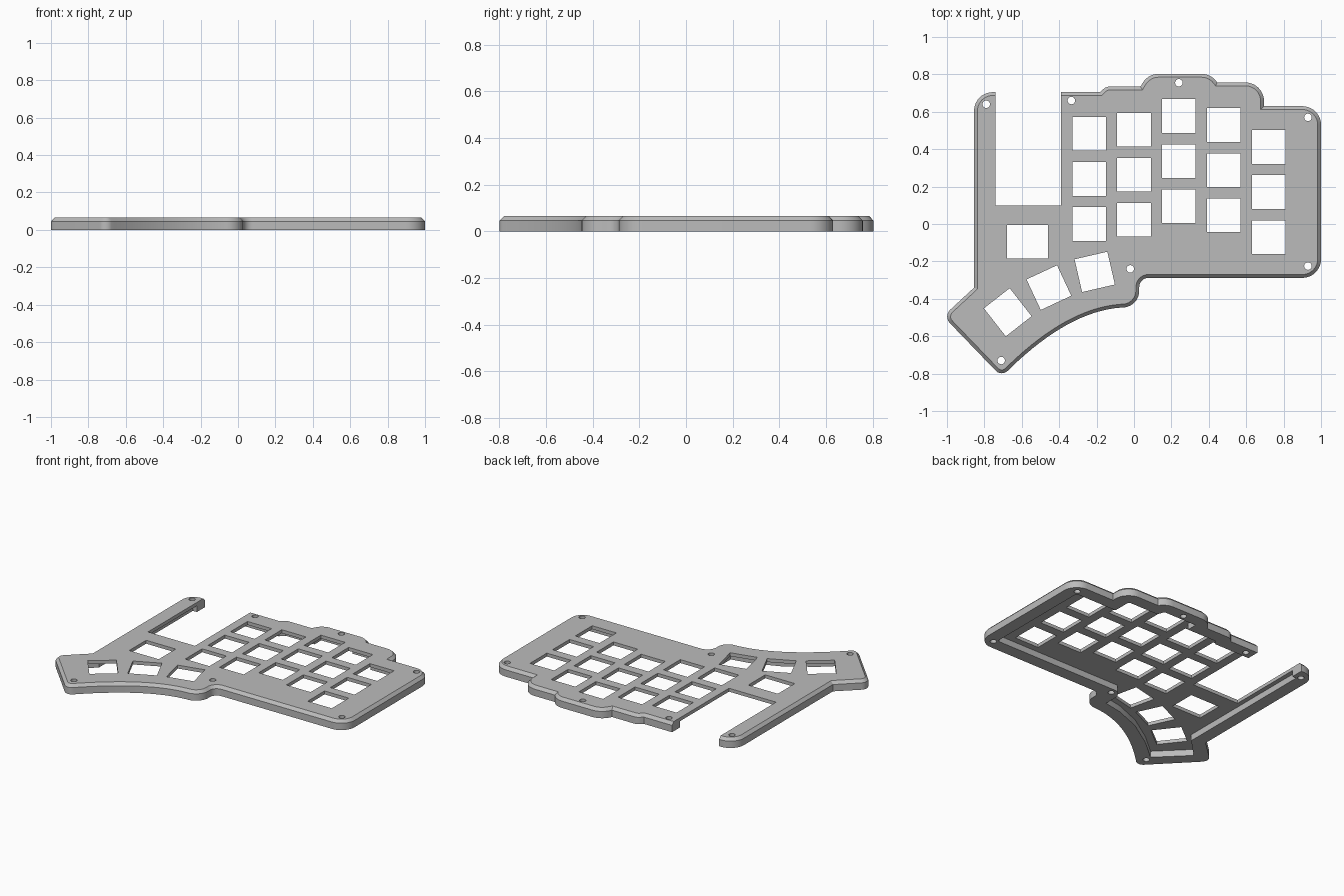
import bpy, bmesh, math
from mathutils import Vector, Matrix

cube = bpy.data.objects.get("Cube")
if cube:
    bpy.data.objects.remove(cube, do_unlink=True)

HEIGHT, EDGE_Z, CHAMFER, CEILING = 0.065, 0.046, 0.018, 0.042

grey = bpy.data.materials.new("grey_plastic")
grey.use_nodes = True
colour = (0.5, 0.5, 0.5, 1)
grey.diffuse_color = colour
grey.node_tree.nodes["Principled BSDF"].inputs["Base Color"].default_value = colour


def rounded(corners):
    """Replace each (x, y, radius) corner with an arc."""
    out = []
    for i, (x, y, r) in enumerate(corners):
        p = Vector((x, y))
        if r == 0:
            out.append(p)
            continue
        a = (Vector(corners[i - 1][:2]) - p).normalized()
        b = (Vector(corners[(i + 1) % len(corners)][:2]) - p).normalized()
        half = a.angle(b) / 2
        centre = p + (a + b).normalized() * r / math.sin(half)
        start = p + a * r / math.tan(half) - centre
        sweep = math.pi - 2 * half
        if a.x * b.y - a.y * b.x > 0:
            sweep = -sweep
        steps = max(3, round(abs(sweep) / math.radians(9)))
        for k in range(steps + 1):
            out.append(centre + Matrix.Rotation(sweep * k / steps, 2) @ start)
    return out


def prism(bm, points, z0, z1):
    """Extrude a flat outline and return its top face."""
    face = bm.faces.new([bm.verts.new((p[0], p[1], z0)) for p in points])
    face.normal_update()
    if face.normal.z > 0:
        face.normal_flip()
    made = bmesh.ops.extrude_face_region(bm, geom=[face], use_keep_orig=True)["geom"]
    bmesh.ops.translate(bm, verts=[v for v in made if isinstance(v, bmesh.types.BMVert)],
                        vec=(0, 0, z1 - z0))
    return [f for f in made if isinstance(f, bmesh.types.BMFace)][0]


def finish(bm, name):
    bmesh.ops.recalc_face_normals(bm, faces=bm.faces[:])
    mesh = bpy.data.meshes.new(name)
    bm.to_mesh(mesh)
    bm.free()
    mesh.materials.append(grey)
    obj = bpy.data.objects.new(name, mesh)
    bpy.context.collection.objects.link(obj)
    return obj


# Long curved front edge beside the thumb keys
a, c, b = Vector((-0.66, -0.77)), Vector((-0.347, -0.467)), Vector((-0.07, -0.447))
sweep = []
for k in range(17):
    t = k / 16
    p = a * (1 - t) ** 2 + c * 2 * t * (1 - t) + b * t * t
    sweep.append((p.x, p.y, 0))

outline = rounded([
    (-0.855, 0.705, 0.1), (-0.855, -0.34, 0), (-1.02, -0.493, 0.05),
    (-0.708, -0.817, 0.045), *sweep, (0.028, -0.443, 0.09), (0.028, -0.288, 0.05),
    (1, -0.288, 0.1), (1, 0.63, 0.1), (0.695, 0.63, 0), (0.695, 0.757, 0.1),
    (0.445, 0.757, 0), (0.41, 0.803, 0.1), (0.075, 0.803, 0.1), (0.035, 0.735, 0),
    (-0.15, 0.735, 0.05), (-0.18, 0.705, 0)])

# Case body with a chamfered top edge
bm = bmesh.new()
top = prism(bm, outline, 0, EDGE_Z)
bmesh.ops.inset_region(bm, faces=[top], thickness=CHAMFER, use_even_offset=True)
for v in top.verts:
    v.co.z = HEIGHT
case = finish(bm, "keyboard_case")

# Underside hollow that leaves a thick rim
bm = bmesh.new()
prism(bm, rounded([
    (-0.77, 0.62, 0), (-0.77, -0.375, 0), (-0.897, -0.503, 0), (-0.71, -0.69, 0),
    (-0.575, -0.575, 0), (-0.39, -0.455, 0), (-0.21, -0.385, 0), (-0.08, -0.36, 0),
    (-0.08, -0.25, 0), (-0.04, -0.203, 0), (0.915, -0.203, 0.02), (0.915, 0.545, 0.02),
    (0.605, 0.545, 0), (0.605, 0.672, 0.02), (0.38, 0.672, 0), (0.36, 0.72, 0),
    (0.115, 0.72, 0), (0.115, 0.65, 0), (-0.1, 0.65, 0), (-0.13, 0.62, 0)]),
    -0.1, CEILING)
hollow = finish(bm, "hollow_cutter")

# Key openings, controller notch and screw holes
bm = bmesh.new()


def opening(x, y, w=0.18, d=0.18, turn=0):
    rot = Matrix.Rotation(math.radians(turn), 2)
    corners = [(-w, -d), (w, -d), (w, d), (-w, d)]
    prism(bm, [Vector((x, y)) + rot @ Vector(q) / 2 for q in corners], -0.2, 0.2)


for column, y in enumerate((0.0, 0.022, 0.095, 0.047, -0.07)):
    for row in range(3):
        opening(-0.24 + 0.24 * column, y + 0.241 * row)
opening(-0.57, -0.095, w=0.22)
opening(-0.21, -0.256, turn=13)
opening(-0.455, -0.34, turn=25)
opening(-0.675, -0.472, w=0.175, d=0.19, turn=38)
opening(-0.565, 0.55, w=0.35, d=0.9)
for x, y in ((-0.79, 0.64), (-0.335, 0.66), (0.24, 0.755), (0.93, 0.57),
             (0.93, -0.225), (-0.02, -0.24), (-0.71, -0.73)):
    ring = [Vector((x, y)) + Matrix.Rotation(math.tau * k / 24, 2) @ Vector((0.02, 0))
            for k in range(24)]
    prism(bm, ring, -0.2, 0.2)
openings = finish(bm, "opening_cutter")

# Cut the case and shade it
bpy.ops.object.select_all(action="DESELECT")
bpy.context.view_layer.objects.active = case
case.select_set(True)
for cutter in (hollow, openings):
    cutter.hide_render = True
    mod = case.modifiers.new("cut", "BOOLEAN")
    mod.operation, mod.solver, mod.object = "DIFFERENCE", "EXACT", cutter
    bpy.ops.object.modifier_apply(modifier=mod.name)
    bpy.data.objects.remove(cutter, do_unlink=True)
bpy.ops.object.shade_smooth_by_angle(angle=math.radians(25))
